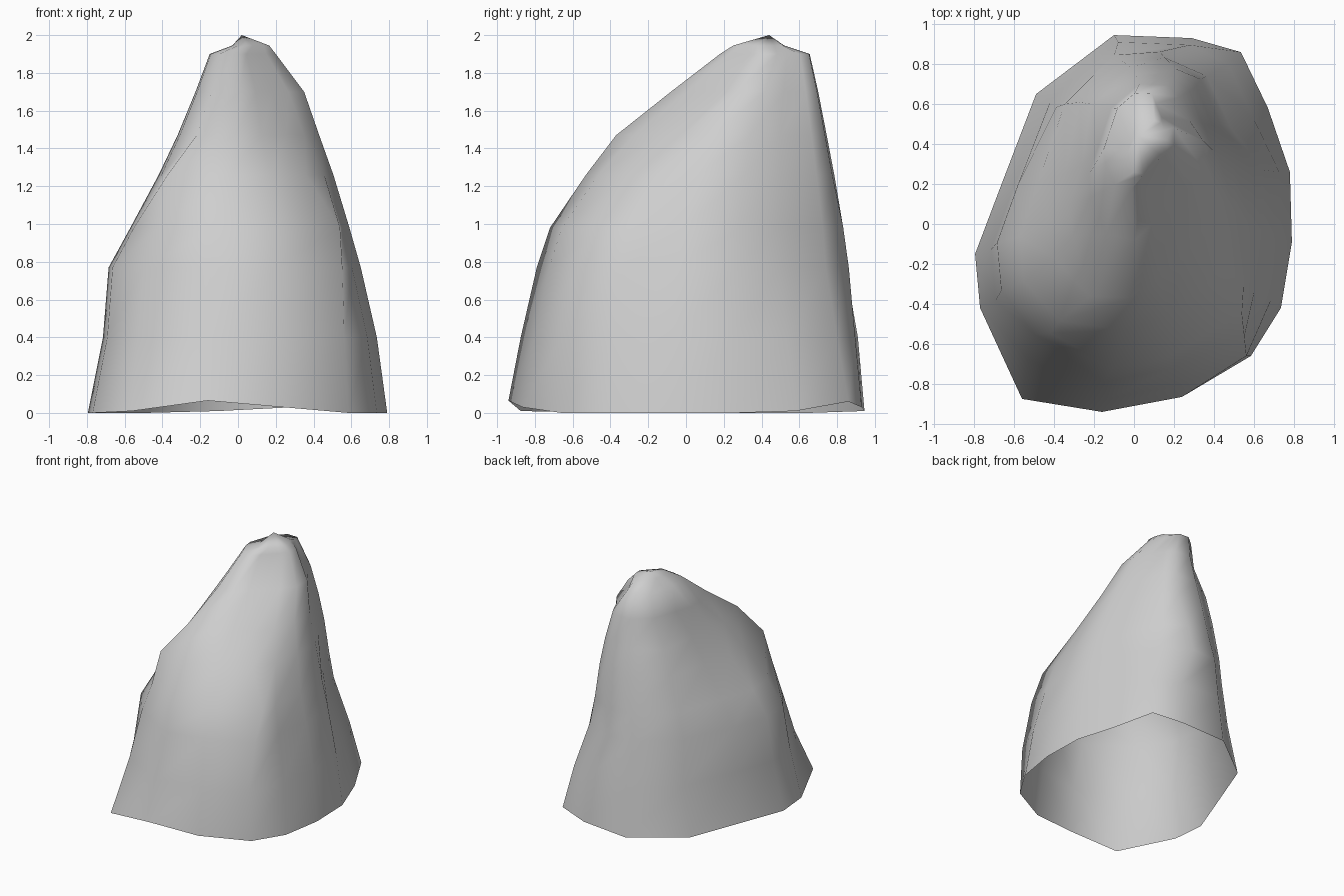
import bpy, bmesh

cube = bpy.data.objects.get("Cube")
if cube:
    bpy.data.objects.remove(cube, do_unlink=True)

# Rim outline, counter-clockwise: x, y, lift off the ground
RIM = [(0.79, -0.09, 0), (0.78, 0.26, 0), (0.67, 0.58, 0.01), (0.535, 0.86, 0.06),
       (0.29, 0.93, 0.03), (-0.10, 0.945, 0.01), (-0.49, 0.65, 0), (-0.67, 0.18, 0),
       (-0.795, -0.15, 0), (-0.77, -0.42, 0), (-0.56, -0.875, 0.01),
       (-0.16, -0.94, 0.065), (0.24, -0.865, 0.03), (0.585, -0.66, 0), (0.735, -0.42, 0)]

# Cross-section limits going up: z, x min, x max, y min, y max
LEVELS = [(0, -0.795, 0.79, -0.94, 0.945), (0.4, -0.715, 0.735, -0.875, 0.91),
          (0.77, -0.685, 0.65, -0.79, 0.875), (0.98, -0.57, 0.59, -0.72, 0.845),
          (1.26, -0.42, 0.505, -0.53, 0.785), (1.47, -0.32, 0.43, -0.37, 0.745),
          (1.7, -0.225, 0.35, -0.08, 0.70), (1.9, -0.15, 0.2, 0.18, 0.655),
          (1.945, -0.03, 0.165, 0.25, 0.52)]

# Chipped corners, by rim column: level -> sideways shift of that corner
BACK_CORNER = {1: (-0.03, -0.03), 2: (-0.07, -0.06), 3: (-0.07, -0.05), 4: (-0.045, -0.035),
               5: (-0.03, -0.03), 6: (-0.03, -0.03), 7: (-0.035, -0.03)}
CHIPS = {
    2: BACK_CORNER,
    3: BACK_CORNER,
    4: {2: (-0.1, 0), 3: (-0.07, 0)},
    5: {2: (0, -0.03), 3: (0, -0.03)},
    6: {1: (0.02, -0.01), 2: (0.04, -0.03), 4: (-0.03, 0.03), 5: (-0.04, 0.03)},
    10: {1: (-0.03, 0.14), 2: (-0.01, 0.18), 3: (-0.02, 0.12), 4: (-0.09, 0), 5: (-0.01, -0.03)},
    13: {1: (0.015, -0.05), 2: (0.075, -0.02), 3: (0.1, 0.04)},
}

# Flat facet on the upper front left: level -> flatness, between two columns
FACET = {4: 0.15, 5: 0.6, 6: 0.95, 7: 0.95, 8: 0.95}
FACET_START, FACET_END = 11, 15


def remap(value, old_low, old_high, low, high):
    return low + (value - old_low) / (old_high - old_low) * (high - low)


def corner(column, level):
    column %= len(RIM)
    x, y, lift = RIM[column]
    _, bx0, bx1, by0, by1 = LEVELS[0]
    z, x0, x1, y0, y1 = LEVELS[level]
    dx, dy = CHIPS.get(column, {}).get(level, (0, 0))
    point = (remap(x, bx0, bx1, x0, x1) + dx,
             remap(y, by0, by1, y0, y1) + dy,
             z if level else lift)
    if level in FACET and column > FACET_START:
        along = (column - FACET_START) / (FACET_END - FACET_START)
        flat = [a + (b - a) * along for a, b in zip(corner(FACET_START, level),
                                                    corner(FACET_END, level))]
        point = [p + (f - p) * FACET[level] for p, f in zip(point, flat)]
    return point


# Open, lofted shell closed at the tip
bm = bmesh.new()
count = len(RIM)
rings = [[bm.verts.new(corner(c, level)) for c in range(count)]
         for level in range(len(LEVELS))]
for low, high in zip(rings, rings[1:]):
    for i in range(count):
        j = (i + 1) % count
        bm.faces.new((low[i], low[j], high[j], high[i]))
tip = bm.verts.new((0.02, 0.44, 2.0))
for i in range(count):
    bm.faces.new((rings[-1][i], rings[-1][(i + 1) % count], tip))
for face in bm.faces:
    face.smooth = True

mesh = bpy.data.meshes.new("rock_shell")
bm.to_mesh(mesh)
bm.free()
rock = bpy.data.objects.new("rock_shell", mesh)
bpy.context.collection.objects.link(rock)

# Plain stone grey
grey = bpy.data.materials.new("stone_grey")
grey.use_nodes = True
colour = (0.62, 0.62, 0.62, 1)
grey.diffuse_color = colour
grey.node_tree.nodes["Principled BSDF"].inputs["Base Color"].default_value = colour
mesh.materials.append(grey)
